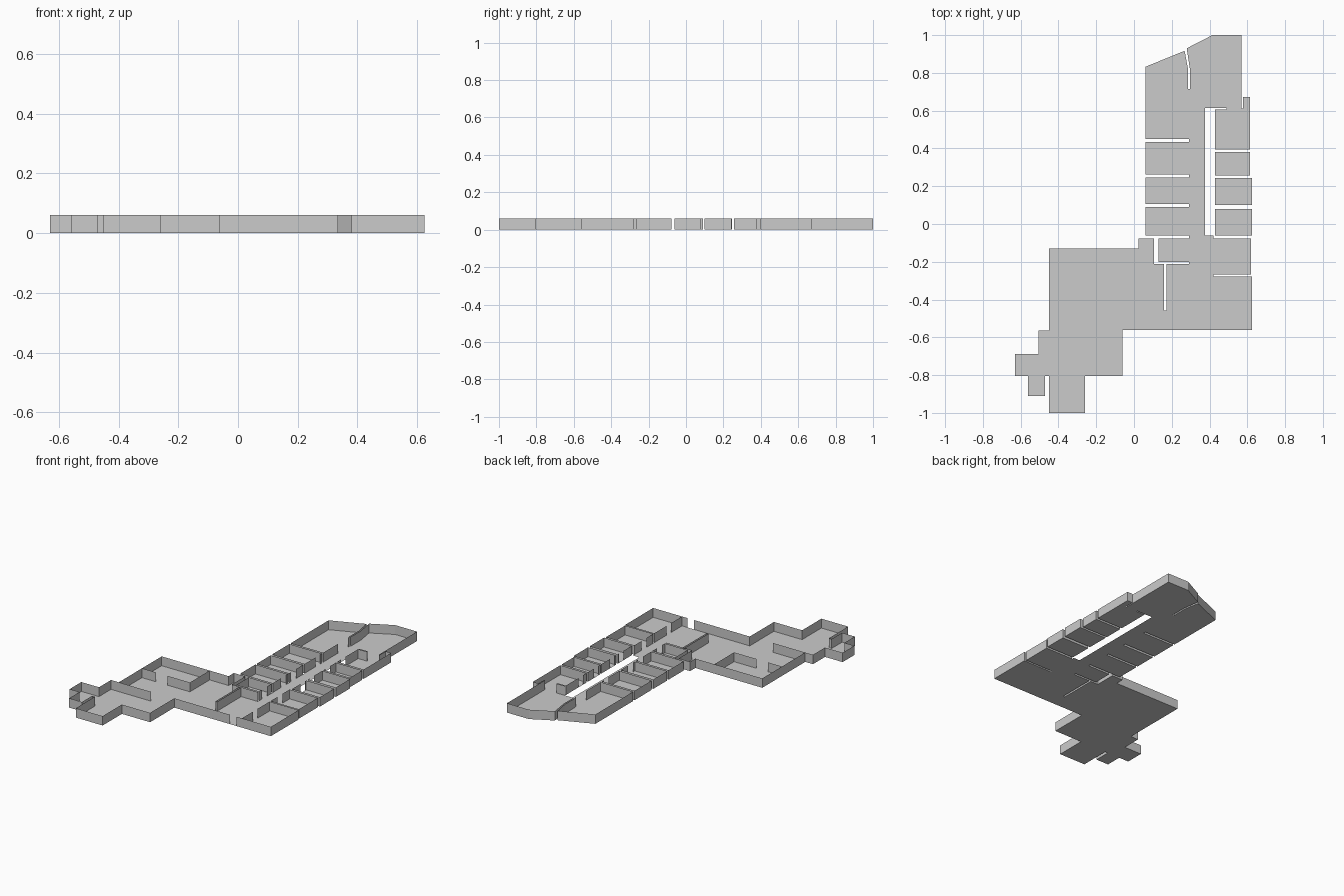
import bpy
import bmesh

H = 0.06  # wall height


def finish(name, bm):
    mesh = bpy.data.meshes.new(name)
    bm.to_mesh(mesh)
    bm.free()
    obj = bpy.data.objects.new(name, mesh)
    bpy.context.collection.objects.link(obj)
    return obj


def floor(name, points):
    """Flat floor slab surface from an outline."""
    bm = bmesh.new()
    face = bm.faces.new([bm.verts.new((x, y, 0)) for x, y in points])
    face.normal_update()
    if face.normal.z < 0:
        face.normal_flip()
    bmesh.ops.triangulate(bm, faces=[face], ngon_method='EAR_CLIP')
    finish(name, bm)


def walls(name, chains):
    """Thin upright sheets along open polylines; chain ends are doorways."""
    bm = bmesh.new()
    for chain in chains:
        low = [bm.verts.new((x, y, 0)) for x, y in chain]
        top = [bm.verts.new((x, y, H)) for x, y in chain]
        for i in range(len(chain) - 1):
            bm.faces.new((low[i], low[i + 1], top[i + 1], top[i]))
    finish(name, bm)


def block(name, chains):
    floor(name + "_floor", [p for c in chains for p in c])
    walls(name + "_walls", chains)


# South wing outline, from the front entrance clockwise to the corridor
south = [[
    (0.335, -0.56), (-0.06, -0.56), (-0.06, -0.805), (-0.26, -0.805),
    (-0.26, -1), (-0.45, -1), (-0.45, -0.805), (-0.47, -0.805),
    (-0.47, -0.91), (-0.56, -0.91), (-0.56, -0.805), (-0.63, -0.805),
    (-0.63, -0.687), (-0.505, -0.687), (-0.505, -0.565), (-0.45, -0.565),
    (-0.45, -0.13), (0.025, -0.13), (0.025, -0.077), (0.105, -0.077),
    (0.105, -0.213), (0.16, -0.213), (0.16, -0.458), (0.172, -0.458),
    (0.172, -0.213), (0.29, -0.213)],
    [(0.29, -0.2), (0.13, -0.2), (0.13, -0.077), (0.29, -0.077)]]

# West rooms, separated by narrow wall cavities
west = [[(0.29, a), (0.06, a), (0.06, b), (0.29, b)]
        for a, b in ((-0.062, 0.09), (0.105, 0.245), (0.262, 0.435))]

# North rooms with the slanted end wall
north = [[(0.29, 0.45), (0.06, 0.45), (0.06, 0.832), (0.268, 0.917),
          (0.286, 0.82), (0.286, 0.715)],
         [(0.296, 0.715), (0.296, 0.82), (0.279, 0.93), (0.415, 1),
          (0.57, 1), (0.57, 0.612)],
         [(0.576, 0.612), (0.576, 0.673), (0.615, 0.673), (0.615, 0.395),
          (0.428, 0.395), (0.428, 0.43)],
         [(0.428, 0.48), (0.428, 0.606), (0.49, 0.606), (0.49, 0.614),
          (0.428, 0.614)]]

# Corridor edge on the light well is open; then the south-east rooms
east_side = [[(0.375, 0.614)], [(0.375, -0.062)], [(0.42, -0.062)],
             [(0.42, -0.077), (0.62, -0.077), (0.62, -0.268), (0.42, -0.268)],
             [(0.42, -0.279), (0.625, -0.279), (0.625, -0.56), (0.38, -0.56)]]

block("main_building", south + west + north + east_side)

# Free-standing east rooms, each with a doorway towards the corridor
for i, (a, b, d0, d1, xr) in enumerate((
        (-0.062, 0.08, 0.02, 0.065, 0.625),
        (0.1, 0.243, 0.115, 0.16, 0.625),
        (0.257, 0.38, 0.275, 0.32, 0.615))):
    block(f"east_room_{i + 1}", [[(0.428, d1), (0.428, b), (xr, b),
                                  (xr, a), (0.428, a), (0.428, d0)]])

# Corridor walls: stubs beside each west doorway
stubs = []
for a, b, d0, d1 in ((-0.2, -0.077, -0.17, -0.12), (-0.062, 0.09, 0.02, 0.07),
                     (0.105, 0.245, 0.125, 0.175), (0.262, 0.435, 0.37, 0.415),
                     (0.45, 0.715, 0.6, 0.7)):
    stubs += [[(0.29, a), (0.29, d0)], [(0.29, d1), (0.29, b)]]
# Stubs beside the south-east doorways
for a, b, d0, d1 in ((-0.268, -0.077, -0.2, -0.15), (-0.56, -0.279, -0.45, -0.4)):
    stubs += [[(0.42, a), (0.42, d0)], [(0.42, d1), (0.42, b)]]
walls("corridor_walls", stubs)

# Partitions inside the south wing
walls("south_partitions", [
    [(-0.45, -0.33), (-0.35, -0.33)],
    [(-0.27, -0.33), (-0.11, -0.33), (-0.11, -0.13)],
    [(-0.45, -0.565), (-0.22, -0.565)]])
